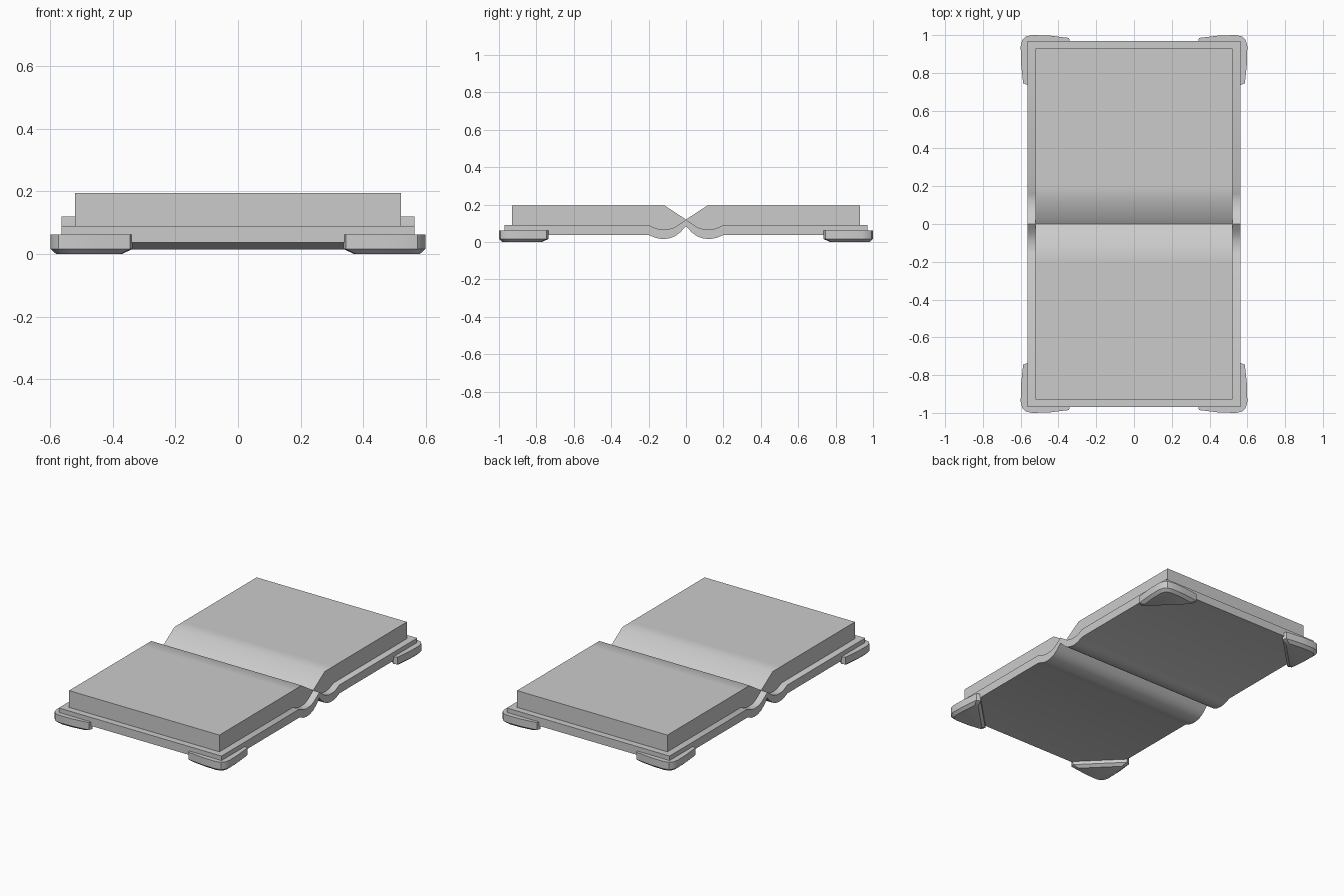
import bpy, bmesh, math

cube = bpy.data.objects.get("Cube")
if cube:
    bpy.data.objects.remove(cube, do_unlink=True)

grey = bpy.data.materials.new("light_grey")
grey.use_nodes = True
grey.diffuse_color = (0.6, 0.6, 0.6, 1)
grey.node_tree.nodes["Principled BSDF"].inputs["Base Color"].default_value = (0.6, 0.6, 0.6, 1)


def loft(name, rings, smooth_angle):
    """Solid through equal-length rings of points, closed by end faces."""
    bm = bmesh.new()
    loops = [[bm.verts.new(p) for p in ring] for ring in rings]
    n = len(loops[0])
    for a, b in zip(loops, loops[1:]):
        for i in range(n):
            j = (i + 1) % n
            bm.faces.new((a[i], a[j], b[j], b[i]))
    bm.faces.new(loops[0][::-1])
    bm.faces.new(loops[-1])
    bmesh.ops.recalc_face_normals(bm, faces=bm.faces)
    mesh = bpy.data.meshes.new(name)
    bm.to_mesh(mesh)
    bm.free()
    mesh.materials.append(grey)
    obj = bpy.data.objects.new(name, mesh)
    bpy.context.collection.objects.link(obj)
    bpy.ops.object.select_all(action="DESELECT")
    obj.select_set(True)
    bpy.context.view_layer.objects.active = obj
    bpy.ops.object.shade_smooth_by_angle(angle=math.radians(smooth_angle))
    return obj


def extrude_x(name, profile, half_width):
    """Extrude a (y, z) profile across the width."""
    return loft(name, [[(x, y, z) for y, z in profile]
                       for x in (-half_width, half_width)], 40)


# Half profiles from the spine fold outwards
fold_top = [(0, 0.12), (0.03, 0.098), (0.06, 0.078), (0.09, 0.069),
            (0.13, 0.066), (0.16, 0.072), (0.2, 0.09)]
fold_under = [(0, 0.085), (0.03, 0.052), (0.06, 0.03), (0.09, 0.019),
              (0.125, 0.015), (0.16, 0.021), (0.2, 0.037)]


def both_sides(half):
    return [(-y, z) for y, z in half[:0:-1]] + half


# Cover: one folded sheet with a dipped hinge on each side of the spine
top = both_sides(fold_top + [(0.97, 0.09)])
under = both_sides(fold_under + [(0.97, 0.037)])
extrude_x("cover", top + under[::-1], 0.565)

# Page blocks: flat tops sloping down into the fold
page_half = fold_top + [(0.93, 0.09), (0.93, 0.195), (0.2, 0.195), (0.115, 0.195)]
for side, name in ((-1, "front_pages"), (1, "back_pages")):
    extrude_x(name, [(side * y, z) for y, z in page_half], 0.522)

# Corner guards: rounded triangles with a chamfered underside
guard = [(0.337, 0.96), (0.345, 0.985), (0.45, 0.998), (0.54, 1.0), (0.575, 0.992),
         (0.592, 0.972), (0.6, 0.94), (0.598, 0.85), (0.587, 0.745), (0.562, 0.735)]
centre = (0.51, 0.91)


def guard_ring(sx, sy, scale, z):
    return [(sx * (centre[0] + (x - centre[0]) * scale),
             sy * (centre[1] + (y - centre[1]) * scale), z) for x, y in guard]


for sx, x_name in ((-1, "right"), (1, "left")):
    for sy, y_name in ((-1, "front"), (1, "back")):
        rings = [guard_ring(sx, sy, s, z) for s, z in ((1, 0.062), (1, 0.016), (0.8, 0))]
        loft(f"{y_name}_{x_name}_corner_guard", rings, 35)
